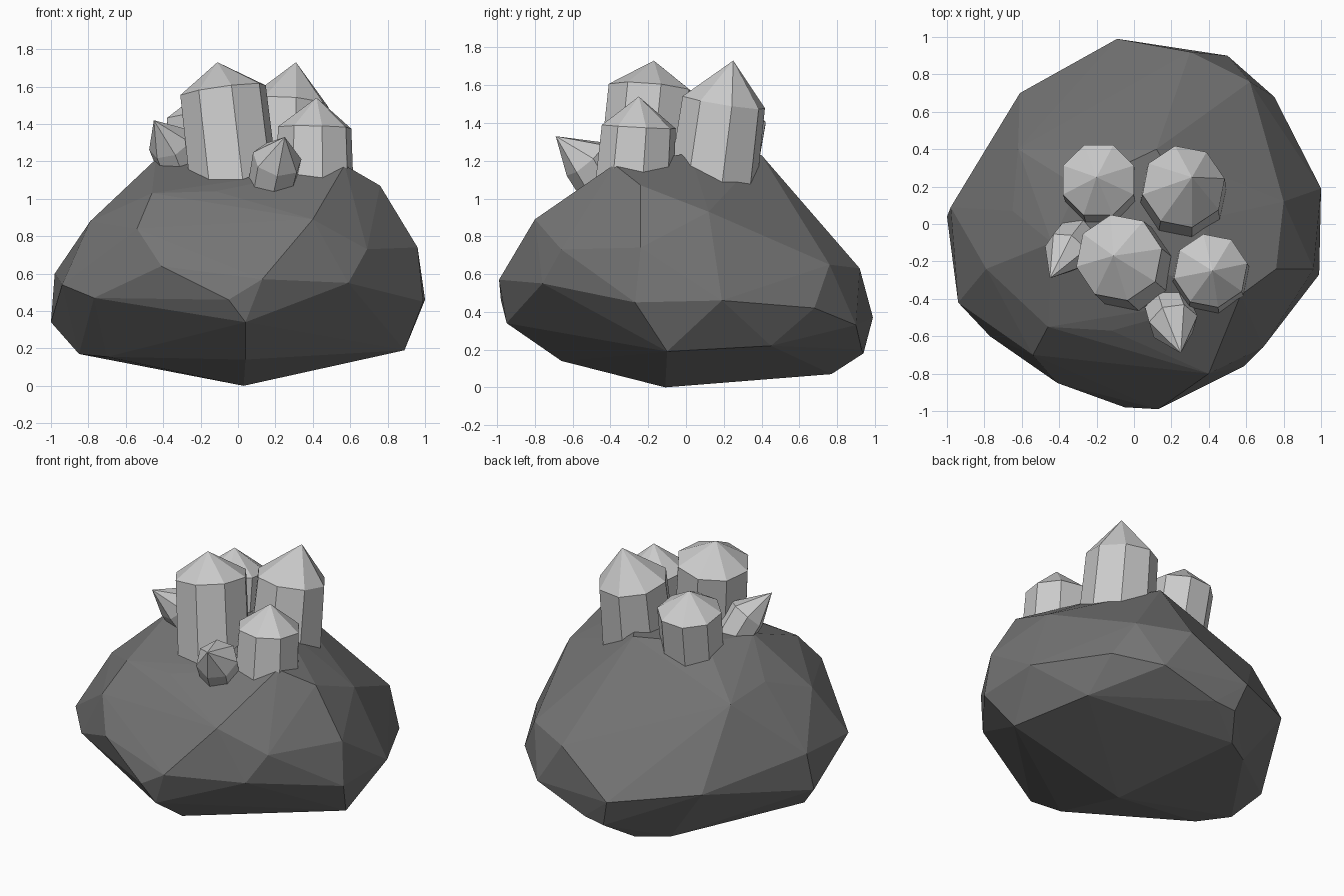
import bpy, bmesh, math
from mathutils import Vector

if "Cube" in bpy.data.objects:
    bpy.data.objects.remove(bpy.data.objects["Cube"])


def finish(name, bm):
    bmesh.ops.recalc_face_normals(bm, faces=bm.faces[:])
    me = bpy.data.meshes.new(name)
    bm.to_mesh(me)
    bm.free()
    ob = bpy.data.objects.new(name, me)
    bpy.context.collection.objects.link(ob)
    return ob


# Boulder: faceted hull around a few corner points
corners = [
    # underside
    (.03, -.11, 0), (.89, -.1, .19), (.04, -.66, .14), (-.7, -.235, .155),
    (-.85, -.07, .17), (-.34, .65, .075), (-.15, .77, .07), (-.03, .94, .18),
    (.12, .93, .2), (.75, .45, .22),
    # belt
    (1, .19, .46), (.99, -.27, .45), (.04, -.95, .34), (.13, -.99, .57),
    (-.05, -.98, .46), (-.41, -.85, .64), (-.77, -.6, .47), (-.94, -.42, .54),
    (-1, .04, .34), (-.98, .09, .6), (-.61, .7, .45), (-.09, .99, .37),
    (.5, .9, .33), (.75, .68, .42), (.59, -.76, .55), (.69, -.66, .73),
    # shoulders and crown
    (.96, -.24, .74), (.62, .76, .65), (.3, .92, .63), (.4, -.8, .89),
    (-.54, -.7, .84), (-.79, -.24, .88), (-.65, .07, 1), (.8, .12, .93),
    (.76, -.24, 1.07), (.57, -.38, 1.18), (-.46, -.55, 1.03), (-.62, .4, .96),
    (-.12, -.57, 1.04), (-.44, -.1, 1.21), (.12, .4, 1.23), (-.3, .2, 1.22),
    (.35, .02, 1.24),
]
bm = bmesh.new()
for c in corners:
    bm.verts.new(c)
bmesh.ops.convex_hull(bm, input=bm.verts[:])
loose = [v for v in bm.verts if not v.link_faces]
bmesh.ops.delete(bm, geom=loose, context='VERTS')
boulder = finish("boulder", bm)
stone = bpy.data.materials.new("dark_stone")
stone.diffuse_color = (.175, .175, .175, 1)
stone.use_nodes = True
stone.node_tree.nodes["Principled BSDF"].inputs["Base Color"].default_value = stone.diffuse_color
boulder.data.materials.append(stone)


# Crystals: tilted prism with a pointed cap
def crystal(name, base, shoulder, tip, r0, r1, sides, turn=0.0):
    base, shoulder, tip = Vector(base), Vector(shoulder), Vector(tip)
    bm = bmesh.new()

    def ring(c, r, axis):
        rot = Vector((0, 0, 1)).rotation_difference(axis.normalized())
        out = []
        for i in range(sides):
            a = turn + 2 * math.pi * i / sides
            out.append(bm.verts.new(c + rot @ Vector((r * math.cos(a), r * math.sin(a), 0))))
        return out

    lo, hi = ring(base, r0, shoulder - base), ring(shoulder, r1, tip - base)
    top = bm.verts.new(tip)
    bm.faces.new(lo[::-1])
    for i in range(sides):
        j = (i + 1) % sides
        bm.faces.new((lo[i], lo[j], hi[j], hi[i]))
        bm.faces.new((hi[i], hi[j], top))
    finish(name, bm)


crystal("crystal_tall_front", (-.01, -.24, .98), (-.08, -.18, 1.58), (-.11, -.17, 1.73), .24, .235, 8, .2)
crystal("crystal_tall_back", (.26, .13, .98), (.265, .2, 1.51), (.31, .25, 1.73), .24, .225, 8, .2)
crystal("crystal_right", (.41, -.28, .98), (.41, -.25, 1.38), (.42, -.25, 1.54), .215, .2, 8, .2)
crystal("crystal_back_left", (-.17, .16, .98), (-.19, .235, 1.43), (-.2, .25, 1.57), .2, .205, 8, .39)
crystal("crystal_small_left", (-.29, -.06, 1.12), (-.36, -.15, 1.3), (-.45, -.29, 1.42), .12, .125, 7, .3)
crystal("crystal_small_front", (.17, -.42, 1.02), (.21, -.53, 1.21), (.25, -.69, 1.33), .125, .135, 7, .3)
